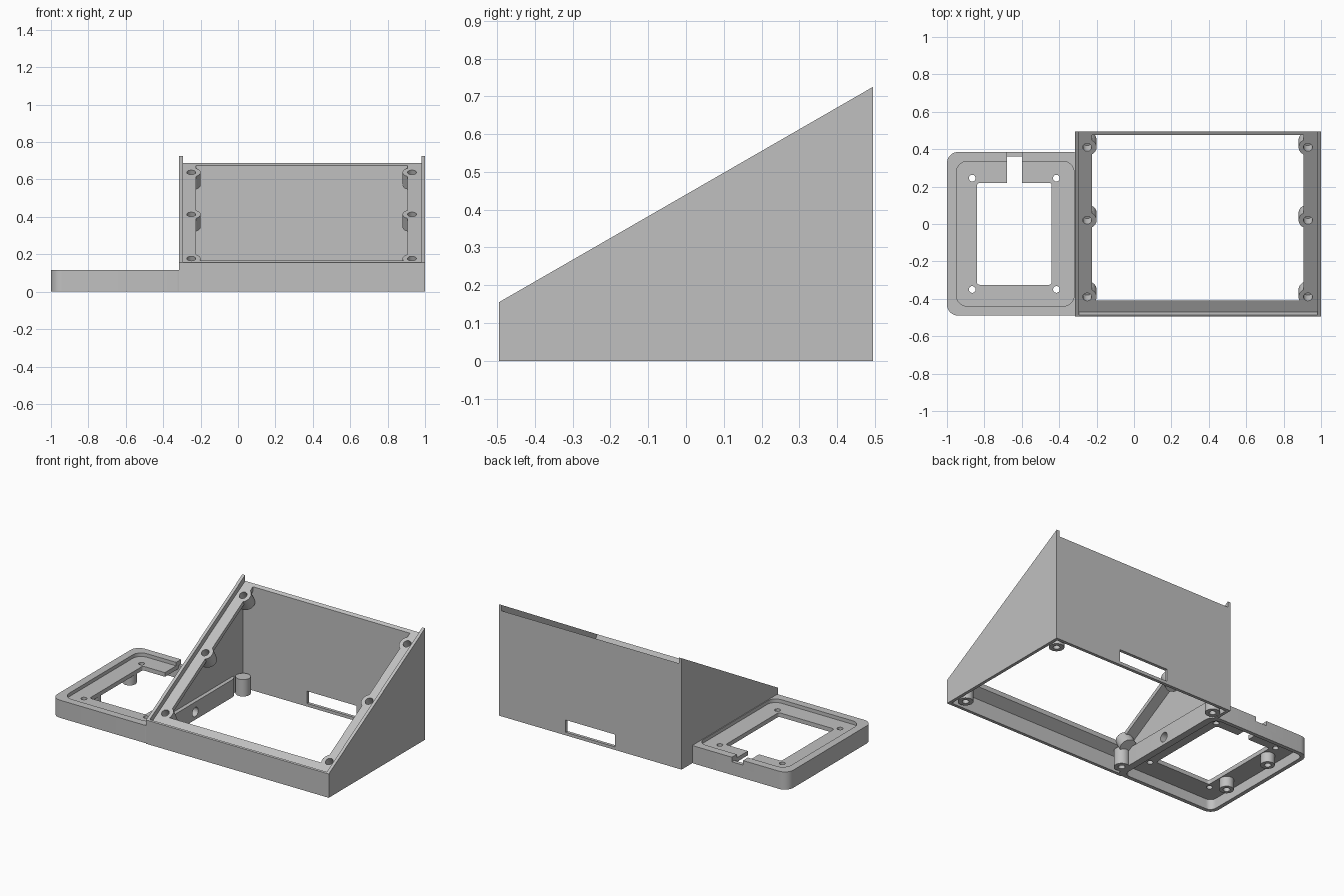
import bpy, bmesh, math
from mathutils import Vector, Matrix

cube = bpy.data.objects.get("Cube")
if cube:
    bpy.data.objects.remove(cube, do_unlink=True)

grey = bpy.data.materials.new("plain_grey")
grey.use_nodes = True
COLOUR = (0.53, 0.53, 0.53, 1)
grey.diffuse_color = COLOUR
grey.node_tree.nodes["Principled BSDF"].inputs["Base Color"].default_value = COLOUR


def extrude(name, outline, offset):
    """Solid made by sweeping a closed outline along an offset."""
    bm = bmesh.new()
    face = bm.faces.new([bm.verts.new(p) for p in outline])
    swept = bmesh.ops.extrude_face_region(bm, geom=[face])["geom"]
    bmesh.ops.translate(bm, vec=offset, verts=[v for v in swept if isinstance(v, bmesh.types.BMVert)])
    bmesh.ops.recalc_face_normals(bm, faces=bm.faces)
    mesh = bpy.data.meshes.new(name)
    bm.to_mesh(mesh)
    bm.free()
    mesh.materials.append(grey)
    obj = bpy.data.objects.new(name, mesh)
    bpy.context.collection.objects.link(obj)
    return obj


def prism(name, profile, x0, x1):
    return extrude(name, [(x0, y, z) for y, z in profile], (x1 - x0, 0, 0))


def plate(name, x0, x1, y0, y1, z0, z1, r=0.0):
    """Box, with rounded upright edges when r is given."""
    steps = 8 if r else 0
    outline = []
    corners = [(x1 - r, y1 - r), (x0 + r, y1 - r), (x0 + r, y0 + r), (x1 - r, y0 + r)]
    for i, (cx, cy) in enumerate(corners):
        for k in range(steps + 1):
            a = math.pi / 2 * (i + k / max(steps, 1))
            outline.append((cx + r * math.cos(a), cy + r * math.sin(a), z0))
    return extrude(name, outline, (0, 0, z1 - z0))


def rod(name, start, axis, length, radius, sides=32):
    axis = Vector(axis).normalized()
    turn = axis.to_track_quat('Z', 'Y')
    ring = []
    for k in range(sides):
        a = 2 * math.pi * k / sides
        ring.append(Vector(start) + turn @ Vector((radius * math.cos(a), radius * math.sin(a), 0)))
    return extrude(name, ring, axis * length)


def combine(target, tool, operation='DIFFERENCE'):
    tool.hide_render = True
    mod = target.modifiers.new("combine", 'BOOLEAN')
    mod.operation = operation
    mod.solver = 'EXACT'
    mod.object = tool
    bpy.context.view_layer.objects.active = target
    bpy.ops.object.modifier_apply(modifier=mod.name)
    bpy.data.objects.remove(tool, do_unlink=True)


# Sloped console shell
LEFT, RIGHT, HALF = 1.0, -0.315, 0.495
WALL = 0.02
SLOPE = math.atan2(0.57, 0.99)
NORMAL = Vector((0, -math.sin(SLOPE), math.cos(SLOPE)))


def top(y, drop=0.0):
    return 0.155 + (y + HALF) * math.tan(SLOPE) - drop


RECESS, RAIL = 0.038, 0.03
console = prism("sloped_console", [(-HALF, 0), (HALF, 0), (HALF, top(HALF)), (-HALF, top(-HALF))], RIGHT, LEFT)

# Hollow below the rails, then the opening between them
inner = HALF - WALL
drop = RECESS + RAIL
combine(console, prism("cavity", [(-inner, -0.1), (inner, -0.1), (inner, top(inner, drop)),
                                  (-inner, top(-inner, drop))], RIGHT + WALL, LEFT - WALL))
combine(console, plate("opening", -0.225, 0.905, -0.41, inner, -0.2, 1.2))

# Screw bosses square to the slope and upright corner posts
SIDES = (-0.25, 0.93)
boss_points = [Vector((x, y, top(y, RECESS))) for x in SIDES for y in (-0.39, 0.02, 0.41)]
post_points = [Vector((x, y, 0)) for x in SIDES for y in (-0.41, 0.41)]
for p in boss_points:
    combine(console, rod("boss", p + NORMAL * 0.01, -NORMAL, 0.09, 0.05), 'UNION')
for p in post_points:
    combine(console, rod("post", p, (0, 0, 1), 0.11, 0.045), 'UNION')

# Recess for the cover, held by a lip along the front
foot = Vector((0, -0.47, top(-0.47, RECESS)))
lip = foot + NORMAL * 0.1
combine(console, prism("recess", [(foot.y, foot.z), (0.6, top(0.6, RECESS)), (0.6, 1.2), (lip.y, lip.z)],
                       RIGHT + WALL, LEFT - WALL))

# Blind screw holes and the rear window
for p in boss_points:
    combine(console, rod("boss_hole", p + NORMAL * 0.02, -NORMAL, 0.08, 0.024, 24))
for p in post_points:
    combine(console, rod("post_hole", p - Vector((0, 0, 0.02)), (0, 0, 1), 0.1, 0.02, 24))
combine(console, plate("rear_window", 0.165, 0.52, 0.44, 0.6, 0.02, 0.1))

# Side tray: rounded block, hollow below, shallow recess above
tray = plate("side_tray", -1.0, -0.27, -0.49, 0.385, 0, 0.115, 0.06)
combine(tray, plate("tray_recess", -0.95, -0.32, -0.44, 0.335, 0.092, 0.2, 0.06))
combine(tray, plate("tray_hollow", -0.975, RIGHT, -0.465, 0.36, -0.1, 0.065, 0.04))
for y in (-0.22, 0.15):
    combine(tray, rod("tray_post", (-0.885, y, 0), (0, 0, 1), 0.08, 0.042), 'UNION')
    combine(tray, rod("tray_post_hole", (-0.885, y, -0.02), (0, 0, 1), 0.07, 0.02, 24))
combine(tray, plate("tray_opening", -0.84, -0.44, -0.325, 0.22, 0.03, 0.2, 0.015))
combine(tray, plate("tray_slot", -0.68, -0.60, 0.18, 0.36, 0.03, 0.2))
combine(tray, plate("tray_notch", -0.68, -0.60, 0.3, 0.5, 0.085, 0.2))
for x in (-0.865, -0.415):
    for y in (-0.35, 0.245):
        combine(tray, rod("tray_screw_hole", (x, y, 0.03), (0, 0, 1), 0.2, 0.018, 24))

# Cable hole through the shared wall
for part in (console, tray):
    combine(part, rod("cable_hole", (-0.37, -0.053, 0.05), (1, 0, 0), 0.2, 0.03, 24))

for part in (console, tray):
    bpy.ops.object.select_all(action='DESELECT')
    part.select_set(True)
    bpy.context.view_layer.objects.active = part
    bpy.ops.object.shade_smooth_by_angle(angle=math.radians(30))
